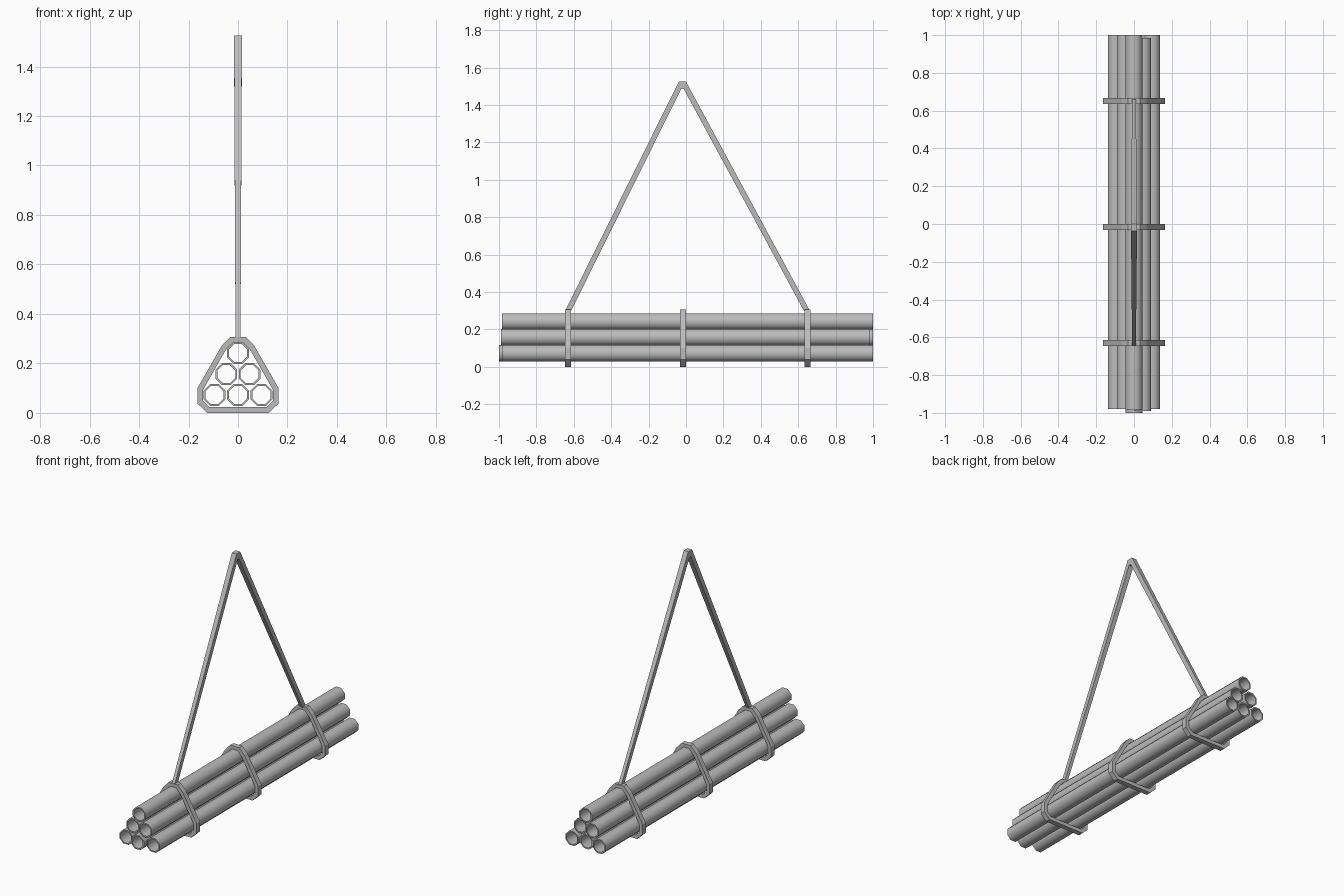
import bpy, bmesh, math
from mathutils import Vector

cube = bpy.data.objects.get("Cube")
if cube:
    bpy.data.objects.remove(cube, do_unlink=True)

steel = bpy.data.materials.new("grey_steel")
steel.use_nodes = True
GREY = (0.5, 0.5, 0.5, 1)
steel.diffuse_color = GREY
steel.node_tree.nodes["Principled BSDF"].inputs["Base Color"].default_value = GREY


def finish(name, bm, smooth=False):
    bmesh.ops.recalc_face_normals(bm, faces=bm.faces)
    mesh = bpy.data.meshes.new(name)
    bm.to_mesh(mesh)
    bm.free()
    mesh.materials.append(steel)
    obj = bpy.data.objects.new(name, mesh)
    bpy.context.collection.objects.link(obj)
    if smooth:
        bpy.ops.object.select_all(action='DESELECT')
        obj.select_set(True)
        bpy.context.view_layer.objects.active = obj
        bpy.ops.object.shade_smooth_by_angle(angle=math.radians(60))
    return obj


def ring_prism(name, outer, inner, y0, y1, smooth=False):
    """Hollow prism along y between two matching (x, z) outlines."""
    bm = bmesh.new()
    loops = [[bm.verts.new((x, y, z)) for x, z in outline]
             for outline, y in ((outer, y0), (outer, y1), (inner, y1), (inner, y0))]
    n = len(outer)
    for k in range(4):
        a, b = loops[k], loops[(k + 1) % 4]
        for i in range(n):
            j = (i + 1) % n
            bm.faces.new((a[i], a[j], b[j], b[i]))
    return finish(name, bm, smooth)


def octagon(cx, cz, radius):
    angles = [math.radians(22.5 + 45 * i) for i in range(8)]
    return [(cx + radius * math.cos(a), cz + radius * math.sin(a)) for a in angles]


def inset(outline, depth):
    """Move every side of a counter-clockwise outline inward."""
    pts = [Vector(p) for p in outline]
    result = []
    for i, p in enumerate(pts):
        d1 = (p - pts[i - 1]).normalized()
        d2 = (pts[(i + 1) % len(pts)] - p).normalized()
        n1, n2 = Vector((-d1.y, d1.x)), Vector((-d2.y, d2.x))
        result.append(tuple(p + (n1 + n2) * depth / (1 + n1.dot(n2))))
    return result


# Stacked pipes: name, x, z, front end, back end
PIPES = [
    ("pipe_bottom_right", -0.095, 0.072, -0.98, 1.0),
    ("pipe_bottom_middle", 0, 0.072, -1.0, 0.99),
    ("pipe_bottom_left", 0.095, 0.072, -0.98, 1.0),
    ("pipe_middle_right", -0.047, 0.157, -0.98, 1.0),
    ("pipe_middle_left", 0.047, 0.157, -0.99, 0.985),
    ("pipe_top", 0, 0.242, -0.985, 1.0),
]
for name, x, z, y0, y1 in PIPES:
    ring_prism(name, octagon(x, z, 0.0475), octagon(x, z, 0.039), y0, y1, True)

# Straps around the bundle
half = [(0.125, 0), (0.164, 0.038), (0.164, 0.1), (0.067, 0.27), (0.032, 0.307)]
band = half + [(-x, z) for x, z in reversed(half)]
for name, y in (("strap_front", -0.63), ("strap_middle", -0.017), ("strap_back", 0.65)):
    ring_prism(name, band, inset(band, 0.023), y - 0.016, y + 0.016)

# Lifting sling: bent bar that widens toward the top, as (y, z, half width)
SLING = [
    ((-0.646, 0.30, 0.01), (-0.614, 0.30, 0.01)),
    ((-0.038, 1.525, 0.016), (-0.026, 1.485, 0.016)),
    ((0.0, 1.525, 0.016), (-0.012, 1.485, 0.016)),
    ((0.662, 0.30, 0.01), (0.63, 0.30, 0.01)),
]
bm = bmesh.new()
sections = []
for (yo, zo, w), (yi, zi, _) in SLING:
    corners = ((-w, yo, zo), (w, yo, zo), (w, yi, zi), (-w, yi, zi))
    sections.append([bm.verts.new(c) for c in corners])
for a, b in zip(sections, sections[1:]):
    for i in range(4):
        j = (i + 1) % 4
        bm.faces.new((a[i], a[j], b[j], b[i]))
bm.faces.new(sections[0])
bm.faces.new(sections[-1])
finish("lifting_sling", bm)
